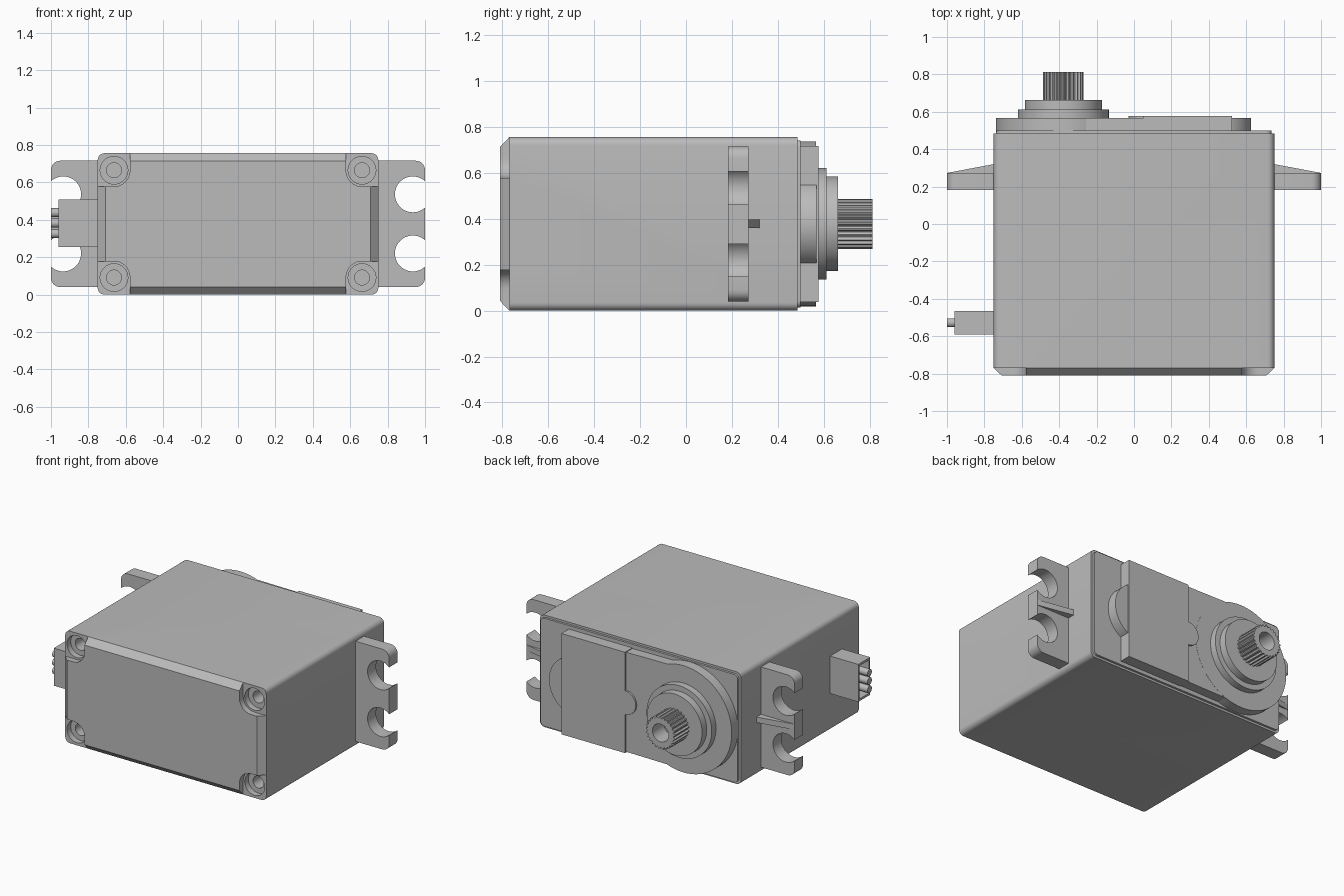
import bpy
import bmesh
from math import sin, cos, pi, tau
from mathutils import Vector

if "Cube" in bpy.data.objects:
    bpy.data.objects.remove(bpy.data.objects["Cube"])

ZC = 0.378              # mid height of the case
SHAFT_X = -0.378        # output shaft axis

grey = bpy.data.materials.new("plain grey")
grey.use_nodes = True
grey.diffuse_color = (0.5, 0.5, 0.5, 1)
grey.node_tree.nodes["Principled BSDF"].inputs["Base Color"].default_value = (0.5, 0.5, 0.5, 1)


def rounded(x0, x1, z0, z1, r, n=6):
    """Rounded rectangle outline in x and z."""
    pts = []
    corners = [(x1 - r, z1 - r), (x0 + r, z1 - r), (x0 + r, z0 + r), (x1 - r, z0 + r)]
    for k, (cx, cz) in enumerate(corners):
        for i in range(n + 1):
            a = (k + i / n) * pi / 2
            pts.append((cx + r * cos(a), cz + r * sin(a)))
    return pts


def circle(cx, cz, r, n=48):
    return [(cx + r * cos(tau * i / n), cz + r * sin(tau * i / n)) for i in range(n)]


def loft(name, rings):
    """Closed solid through (y, outline) sections."""
    bm = bmesh.new()
    loops = [[bm.verts.new((x, y, z)) for x, z in pts] for y, pts in rings]
    n = len(loops[0])
    for a, b in zip(loops, loops[1:]):
        for i in range(n):
            j = (i + 1) % n
            bm.faces.new((a[i], a[j], b[j], b[i]))
    bm.faces.new(loops[0])
    bm.faces.new(loops[-1])
    bmesh.ops.recalc_face_normals(bm, faces=bm.faces)
    mesh = bpy.data.meshes.new(name)
    bm.to_mesh(mesh)
    bm.free()
    mesh.materials.append(grey)
    ob = bpy.data.objects.new(name, mesh)
    bpy.context.collection.objects.link(ob)
    return ob


def prism(name, pts, y0, y1):
    return loft(name, [(y0, pts), (y1, pts)])


def cut(ob, cutter):
    mod = ob.modifiers.new("cut", "BOOLEAN")
    mod.operation = "DIFFERENCE"
    mod.solver = "EXACT"
    mod.object = cutter
    bpy.context.view_layer.objects.active = ob
    bpy.ops.object.modifier_apply(modifier=mod.name)
    bpy.data.objects.remove(cutter)


# Case: chamfered front, rounded long edges, stepped lip at the back
sections = [(-0.81, 0.042, 0.01), (-0.77, 0, 0.035), (0.485, 0, 0.035),
            (0.485, 0.014, 0.03), (0.5, 0.014, 0.03)]
case = loft("case", [(y, rounded(-0.75 + d, 0.75 - d, d, 2 * ZC - d, r)) for y, d, r in sections])

# Screw corners: open recess, counterbore and hole
for sx in (-1, 1):
    for sz in (-1, 1):
        xs = sorted((sx * 0.578, sx * 0.9))
        zs = sorted((ZC + sz * 0.2, ZC + sz * 0.55))
        cx, cz = sx * 0.663, ZC + sz * 0.287
        cut(case, prism("recess", rounded(*xs, *zs, 0.085, 10), -0.9, -0.77))
        cut(case, prism("counterbore", circle(cx, cz, 0.074), -0.9, -0.73))
        cut(case, prism("hole", circle(cx, cz, 0.04, 32), -0.9, -0.62))

# Gearbox cover on the back
prism("gear_cover_round", circle(SHAFT_X, ZC, 0.36, 96), 0.49, 0.567)
prism("gear_cover_bridge", [(SHAFT_X, ZC - 0.34), (0.1, ZC - 0.335), (0.5, ZC - 0.335),
                            (0.5, ZC + 0.335), (0.1, ZC + 0.335), (SHAFT_X, ZC + 0.34)], 0.49, 0.566)
prism("gear_cover_end", circle(0.43, ZC, 0.195, 64), 0.49, 0.568)

# Raised panel with a half-round tab
tab = [(0.05 - 0.08 * sin(pi * i / 16), ZC - 0.08 * cos(pi * i / 16)) for i in range(17)]
prism("raised_panel", [(0.525, ZC + 0.34), (0.525, ZC - 0.34), (0.05, ZC - 0.34)] + tab
      + [(0.05, ZC + 0.34)], 0.49, 0.578)

# Bearing steps and splined output shaft
prism("bearing_step_large", circle(SHAFT_X, ZC, 0.243, 72), 0.55, 0.613)
prism("bearing_step_small", circle(SHAFT_X, ZC, 0.206, 72), 0.6, 0.663)
teeth = 25
spline = []
for i in range(teeth * 4):
    r = 0.109 if i % 4 < 2 else 0.098
    a = tau * i / (teeth * 4)
    spline.append((SHAFT_X + r * cos(a), ZC + r * sin(a)))
shaft = prism("output_shaft", spline, 0.65, 0.812)
cut(shaft, prism("shaft_hole", circle(SHAFT_X, ZC, 0.06), 0.69, 0.9))

# Mounting ears with open holes and a tapered rib
for side, s in (("left", 1), ("right", -1)):
    xs = sorted((s * 0.68, s * 1.0))
    ear = prism(side + "_mounting_ear", rounded(*xs, 0.04, 2 * ZC - 0.04, 0.05), 0.182, 0.272)
    for sz in (-1, 1):
        cut(ear, prism("ear_hole", circle(s * 0.935, ZC + sz * 0.158, 0.096), 0.1, 0.4))
    outline = [(0.72, 0.25), (1.0, 0.25), (1.0, 0.273), (0.75, 0.32), (0.72, 0.32)]
    rib = prism(side + "_ear_rib", [(s * x, y) for x, y in outline], ZC - 0.019, ZC + 0.019)
    for v in rib.data.vertices:
        v.co = Vector((v.co.x, v.co.z, v.co.y))
    rib.data.flip_normals()

# Cable socket and three wires
socket = prism("cable_socket", [(-0.96, 0.255), (-0.72, 0.255), (-0.72, 0.508), (-0.96, 0.508)],
               -0.592, -0.465)
cut(socket, prism("socket_opening", [(-1.1, 0.27), (-0.86, 0.27), (-0.86, 0.493), (-1.1, 0.493)],
                  -0.577, -0.48))
for k in (-1, 0, 1):
    bpy.ops.mesh.primitive_cylinder_add(vertices=24, radius=0.024, depth=0.16,
                                        location=(-0.92, -0.528, ZC + 0.004 + k * 0.056),
                                        rotation=(0, pi / 2, 0))
    wire = bpy.context.object
    wire.name = "cable_wire"
    wire.data.materials.append(grey)

# Smooth the curved faces, keep edges crisp
bpy.ops.object.select_all(action="DESELECT")
for ob in bpy.context.collection.objects:
    if ob.type == "MESH":
        ob.select_set(True)
        bpy.context.view_layer.objects.active = ob
bpy.ops.object.shade_smooth_by_angle(angle=pi / 6)
